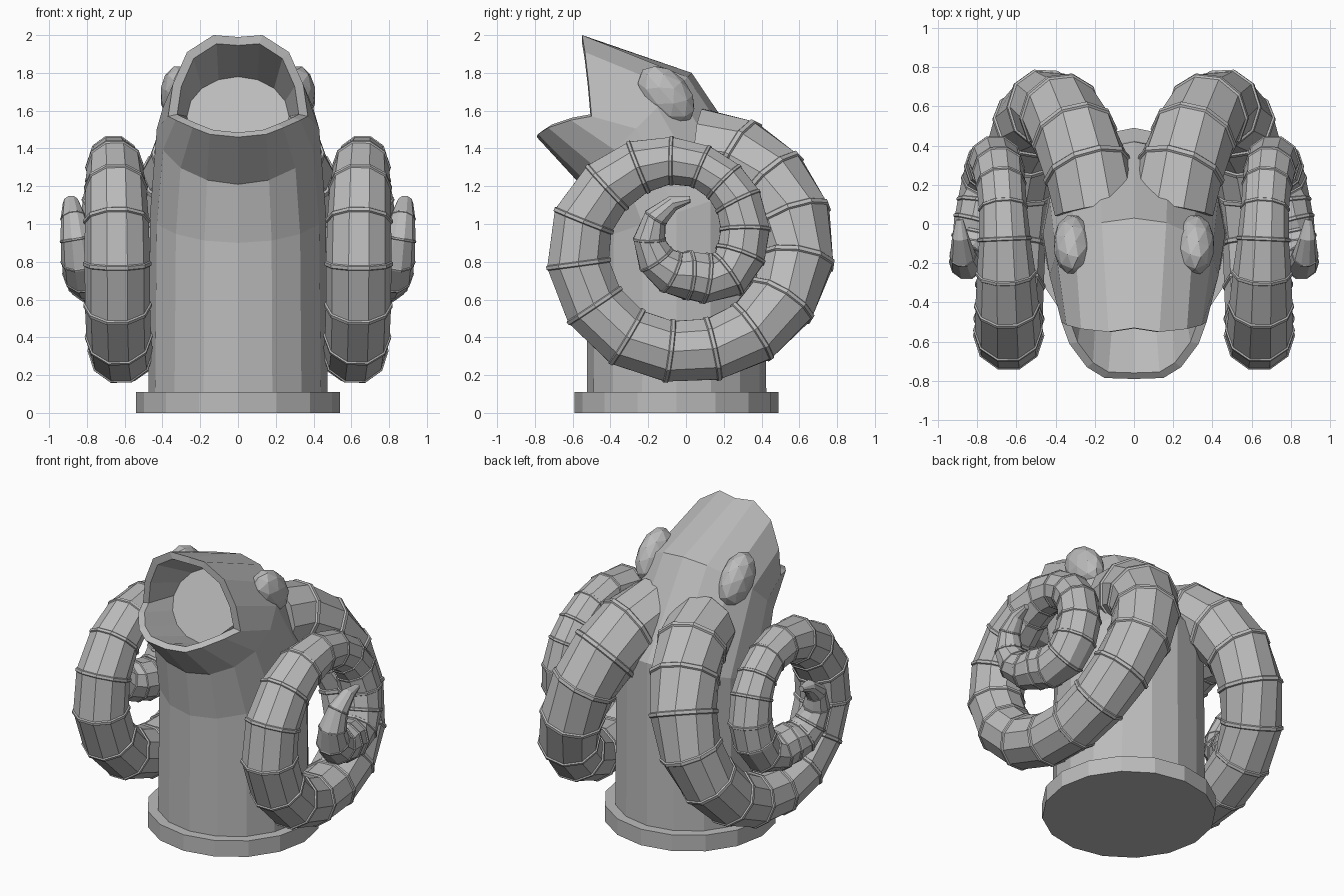
import bpy
import bmesh
from math import sin, cos, pi, radians
from mathutils import Vector, Matrix

if "Cube" in bpy.data.objects:
    bpy.data.objects.remove(bpy.data.objects["Cube"])

stone = bpy.data.materials.new("grey_stone")
stone.use_nodes = True
GREY = (0.5, 0.5, 0.5, 1)
stone.diffuse_color = GREY
stone.node_tree.nodes["Principled BSDF"].inputs["Base Color"].default_value = GREY
SIDES = 16


def finish(bm, name):
    bmesh.ops.recalc_face_normals(bm, faces=bm.faces)
    mesh = bpy.data.meshes.new(name)
    bm.to_mesh(mesh)
    bm.free()
    mesh.materials.append(stone)
    obj = bpy.data.objects.new(name, mesh)
    bpy.context.scene.collection.objects.link(obj)
    return obj


def loft(name, rings):
    """Skin a list of equal rings and cap both ends."""
    bm = bmesh.new()
    loops = [[bm.verts.new(p) for p in ring] for ring in rings]
    for a, b in zip(loops, loops[1:]):
        for i in range(len(a)):
            j = (i + 1) % len(a)
            bm.faces.new((a[i], a[j], b[j], b[i]))
    bm.faces.new(loops[0])
    bm.faces.new(loops[-1])
    return finish(bm, name)


def tilted_ring(front, back, width):
    """Ellipse whose front and back points are given as (y, z)."""
    front, back = Vector((0, *front)), Vector((0, *back))
    mid, half = (front + back) / 2, (front - back) / 2
    angles = [2 * pi * k / SIDES for k in range(SIDES)]
    return [mid + half * cos(a) + Vector((width * sin(a), 0, 0)) for a in angles]


# Round plinth
loft("plinth", [tilted_ring((-0.59, z), (0.49, z), 0.54) for z in (0, 0.11)])

# Mouth rim, from the lower lip round the corner to the upper lip
half_rim = [(0, -0.79, 1.46), (0.15, -0.785, 1.475), (0.24, -0.73, 1.51),
            (0.33, -0.61, 1.55), (0.37, -0.5, 1.57), (0.345, -0.515, 1.74),
            (0.27, -0.535, 1.91), (0.13, -0.55, 2), (0, -0.53, 1.99)]
rim = [Vector(p) for p in half_rim]
rim += [Vector((-p.x, p.y, p.z)) for p in reversed(rim[1:-1])]
rim_mid = Vector((0, -0.55, 1.65))
inner_rim = [rim_mid.lerp(p, 0.87) for p in rim]

# Neck, bent head and hollow mouth
loft("neck_and_head", [
    tilted_ring((-0.525, 0.1), (0.425, 0.1), 0.475),
    tilted_ring((-0.52, 0.9), (0.42, 1.22), 0.465),
    tilted_ring((-0.56, 1.21), (0.03, 1.8), 0.43),
    rim,
    inner_rim,
    tilted_ring((-0.42, 1.36), (-0.2, 1.78), 0.27),
])

# Horn shape every eighth turn: coil radius, sideways offset, thickness
COIL = [(0.5, 0.18, 0.22), (0.51, 0.285, 0.218), (0.55, 0.42, 0.202),
        (0.56, 0.56, 0.185), (0.575, 0.61, 0.17), (0.615, 0.635, 0.172),
        (0.61, 0.64, 0.172), (0.515, 0.65, 0.155), (0.417, 0.665, 0.123),
        (0.325, 0.69, 0.13), (0.265, 0.715, 0.137), (0.24, 0.745, 0.134),
        (0.175, 0.778, 0.135), (0.2, 0.815, 0.115), (0.232, 0.85, 0.09),
        (0.24, 0.878, 0.058), (0.23, 0.89, 0.025)]


def coil_at(t):
    """Smooth interpolation of the coil table; returns centre and thickness."""
    last = len(COIL) - 1
    i = min(max(int(t), 0), last - 1)
    f = t - i
    p = [Vector(COIL[min(max(i + d, 0), last)]) for d in (-1, 0, 1, 2)]
    v = p[1] + f / 2 * (p[2] - p[0] + f * (2 * p[0] - 5 * p[1] + 4 * p[2] - p[3]
                        + f * (3 * (p[1] - p[2]) + p[3] - p[0])))
    a = pi / 2 - t * pi / 4
    return Vector((v.y, 0.04 + v.x * cos(a), 0.9 + v.x * sin(a))), v.z


def horn_section(t, shift, grow, count=10):
    """Cross-section of the horn, moved along it and scaled."""
    mid, thick = coil_at(t)
    along = (coil_at(t + 0.05)[0] - coil_at(t - 0.05)[0]).normalized()
    out = along.cross(Vector((1, 0, 0))).normalized()
    side = along.cross(out)
    mid += along * thick * shift
    angles = [2 * pi * (k + 0.5) / count for k in range(count)]
    return [mid + thick * grow * (out * cos(a) + side * sin(a)) for a in angles]


def horn_rings():
    rings = [horn_section(0.1, 0, 1)]
    # each joint is a thin raised band; joints spread out in the inner coil
    for s in range(27):
        turn = 28 + 22.3 * s
        turn += 9 * sin(pi * s / 17) if s < 17 else 6.2 * (s - 17)
        for shift, grow in ((-0.08, 1), (-0.05, 1.05), (0.05, 1.05), (0.08, 1)):
            rings.append(horn_section(turn / 45, shift, grow))
    # blunt tip
    rings.append(horn_section(15.4, 0, 1))
    rings.append(horn_section(15.9, 0, 0.7))
    return rings


def mirrored(points, sign):
    return [Vector((p.x * sign, p.y, p.z)) for p in points]


for side_name, sign in (("left", 1), ("right", -1)):
    # Curled horn
    loft(side_name + "_horn", [mirrored(r, sign) for r in horn_rings()])

    # Bulging faceted eye
    bm = bmesh.new()
    bmesh.ops.create_icosphere(bm, subdivisions=2, radius=1)
    place = (Matrix.Translation((0.313 * sign, -0.105, 1.68))
             @ Matrix.Rotation(radians(-48), 4, "X")
             @ Matrix.Diagonal((0.1, 0.185, 0.125, 1)))
    bmesh.ops.transform(bm, matrix=place, verts=bm.verts)
    finish(bm, side_name + "_eye")
